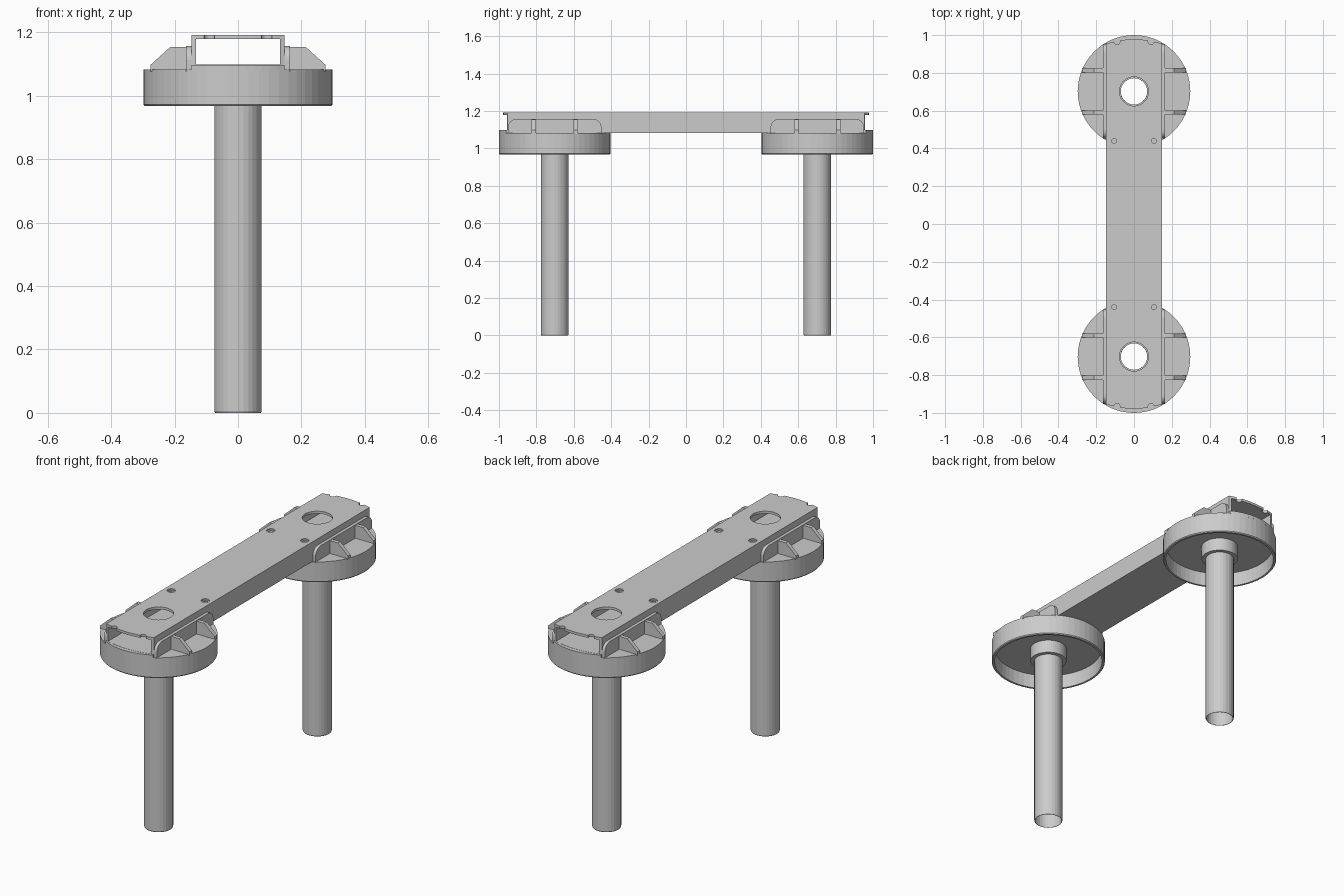
import bpy, bmesh
from math import sin, cos, asin, pi, sqrt
from mathutils import Vector

if "Cube" in bpy.data.objects:
    bpy.data.objects.remove(bpy.data.objects["Cube"])

DISC_R, BEAM_X, Z_DISC, Z_TOP = 0.298, 0.147, 1.082, 1.192
POST_Y = 0.702


def finish(name, bm, angle=None):
    bmesh.ops.recalc_face_normals(bm, faces=bm.faces)
    me = bpy.data.meshes.new(name)
    bm.to_mesh(me)
    bm.free()
    ob = bpy.data.objects.new(name, me)
    bpy.context.collection.objects.link(ob)
    return ob


def prism(name, pts, push):
    """Extrude a closed 3D outline along the vector push."""
    bm = bmesh.new()
    face = bm.faces.new([bm.verts.new(p) for p in pts])
    ext = bmesh.ops.extrude_face_region(bm, geom=[face])
    bmesh.ops.translate(bm, vec=Vector(push),
                        verts=[v for v in ext['geom'] if isinstance(v, bmesh.types.BMVert)])
    return finish(name, bm)


def lathe(name, profile, y, sides):
    """Revolve a closed (radius, z) profile about the vertical axis at y."""
    bm = bmesh.new()
    rings = [[bm.verts.new((r * cos(2 * pi * i / sides), y + r * sin(2 * pi * i / sides), z))
              for r, z in profile] for i in range(sides)]
    n = len(profile)
    for i in range(sides):
        a, b = rings[i], rings[(i + 1) % sides]
        for j in range(n):
            k = (j + 1) % n
            bm.faces.new((a[j], b[j], b[k], a[k]))
    return finish(name, bm)


def cylinder(x, y, z0, z1, r, sides=32):
    pts = [(x + r * cos(2 * pi * i / sides), y + r * sin(2 * pi * i / sides), z0)
           for i in range(sides)]
    return prism("cutter", pts, (0, 0, z1 - z0))


def box(x, y, z0, z1):
    return prism("cutter", [(-x, -y, z0), (x, -y, z0), (x, y, z0), (-x, y, z0)], (0, 0, z1 - z0))


def cut(ob, cutter):
    mod = ob.modifiers.new("cut", 'BOOLEAN')
    mod.operation, mod.solver, mod.object = 'DIFFERENCE', 'EXACT', cutter
    bpy.context.view_layer.objects.active = ob
    bpy.ops.object.modifier_apply(modifier=mod.name)
    bpy.data.objects.remove(cutter)


# beam: hollow rectangular tube with gently curved ends
outline = []
for s in (-1, 1):
    for i in range(13):
        t = -1 + i / 6
        outline.append((-s * t * BEAM_X, s * (0.978 - 0.024 * t * t), Z_DISC))
beam = prism("beam", outline, (0, 0, Z_TOP - Z_DISC))
cut(beam, box(0.133, 1.1, 1.098, 1.178))
for s in (-1, 1):
    cut(beam, cylinder(0, s * POST_Y, 1.0, 1.14, 0.07))       # opening into post
    cut(beam, cylinder(0, s * POST_Y, 1.14, 1.3, 0.077))      # access hole
    for x in (-0.105, 0.105):
        cut(beam, cylinder(x, s * 0.44, 1.185, 1.3, 0.022, 16))  # counterbored screw holes
        cut(beam, cylinder(x, s * 0.44, 1.14, 1.3, 0.013, 16))
    for x in (-0.09, 0.09):
        cut(beam, cylinder(x, s * 0.968, 1.14, 1.3, 0.017, 16))  # notches at the beam end


def side_plate(name, s, m):
    """Upright plate against the beam with rounded upper corners."""
    half, r, top = 0.25, 0.045, 1.157
    pts = [(-half, Z_DISC - 0.005), (half, Z_DISC - 0.005)]
    for cx, a0 in ((half - r, 0), (-half + r, pi / 2)):
        for i in range(7):
            a = a0 + i * pi / 12
            pts.append((cx + r * cos(a), top - r + r * sin(a)))
    prism(name, [(m * (BEAM_X - 0.002), s * POST_Y + y, z) for y, z in pts], (m * 0.019, 0, 0))


for s, end in ((-1, "front"), (1, "back")):
    y0 = s * POST_Y
    # post: open tube with a tiny chamfer at the foot
    lathe(end + "_post", [(0.07, 0.0), (0.072, 0.0), (0.0745, 0.006),
                          (0.0745, Z_DISC - 0.001), (0.07, Z_DISC - 0.001)], y0, 28)
    # cap: downward facing cup with a collar round the post
    lathe(end + "_cap", [(0.073, 0.972), (0.095, 0.972), (0.095, 1.045), (0.28, 1.045),
                         (0.283, 0.967), (0.294, 0.967), (DISC_R, 0.972),
                         (DISC_R, Z_DISC), (0.073, Z_DISC)], y0, 56)
    # lip: strip under the beam mouth reaching the disc edge
    a = asin(BEAM_X / DISC_R)
    arc = [(DISC_R * sin(a * i / 6), y0 + s * DISC_R * cos(a * i / 6), Z_DISC - 0.003)
           for i in range(-6, 7)]
    arc += [(BEAM_X, s * 0.94, Z_DISC - 0.003), (-BEAM_X, s * 0.94, Z_DISC - 0.003)]
    prism(end + "_lip", arc, (0, 0, 0.018))
    # side plates and sloped ribs
    for m, side in ((-1, "left"), (1, "right")):
        side_plate(f"{end}_{side}_plate", s, m)
        for k in (-1, 1):
            rib = [(0.16, Z_DISC - 0.005), (0.16, 1.154), (0.213, 1.154),
                   (0.276, 1.097), (0.276, Z_DISC - 0.005)]
            prism(f"{end}_{side}_rib", [(m * x, y0 + k * 0.112 - 0.011, z) for x, z in rib],
                  (0, 0.022, 0))
